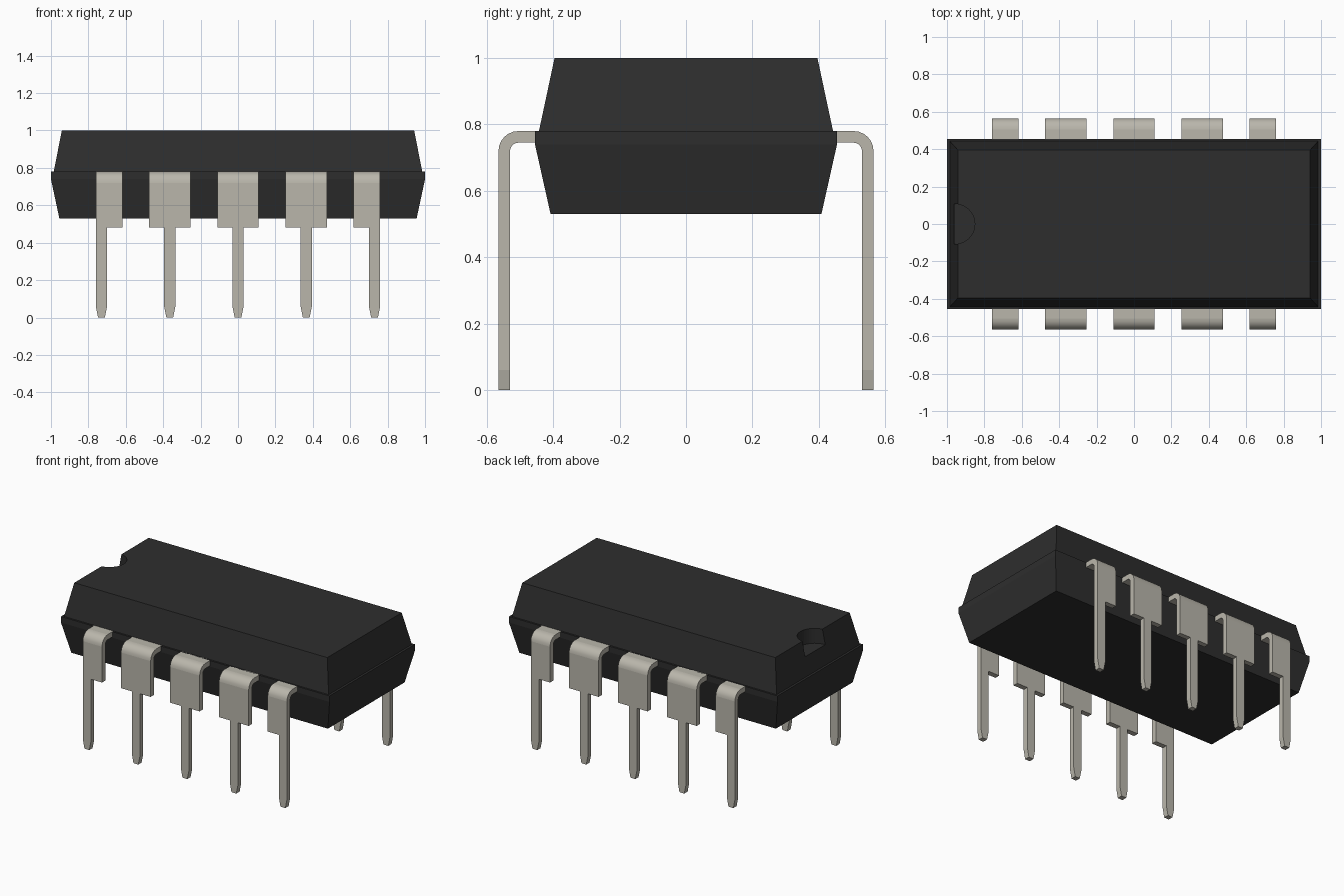
import bpy, bmesh
from math import sin, cos, pi

cube = bpy.data.objects.get("Cube")
if cube:
    bpy.data.objects.remove(cube)


def make_material(name, color):
    m = bpy.data.materials.new(name)
    m.use_nodes = True
    m.diffuse_color = color
    m.node_tree.nodes["Principled BSDF"].inputs["Base Color"].default_value = color
    return m


black = make_material("black plastic", (0.027, 0.027, 0.027, 1))
metal = make_material("tinned metal", (0.49, 0.47, 0.41, 1))


def loft(name, rings, material, smooth_rows=()):
    """Skin four-point rings into a closed solid, ending in flat caps."""
    bm = bmesh.new()
    rows = [[bm.verts.new(p) for p in ring] for ring in rings]
    for i, (a, b) in enumerate(zip(rows, rows[1:])):
        for k in range(4):
            n = (k + 1) % 4
            f = bm.faces.new((a[k], a[n], b[n], b[k]))
            f.smooth = i in smooth_rows and k % 2 == 0
    bm.faces.new(rows[0])
    bm.faces.new(rows[-1])
    bmesh.ops.recalc_face_normals(bm, faces=bm.faces)
    # drop the empty slivers where a ring only changes width
    bm.normal_update()
    empty = [f for f in bm.faces if f.calc_area() < 1e-7]
    bmesh.ops.delete(bm, geom=empty, context='FACES_ONLY')
    mesh = bpy.data.meshes.new(name)
    bm.to_mesh(mesh)
    bm.free()
    mesh.materials.append(material)
    obj = bpy.data.objects.new(name, mesh)
    bpy.context.collection.objects.link(obj)
    return obj


def rectangle(x, y, z):
    return [(-x, -y, z), (x, -y, z), (x, y, z), (-x, y, z)]


# Two-part plastic body
SEAM = 0.78
loft("lower_body", [rectangle(0.955, 0.408, 0.53), rectangle(1, 0.455, 0.74),
                    rectangle(1, 0.455, SEAM)], black)
upper = loft("upper_body", [rectangle(0.985, 0.443, SEAM),
                            rectangle(0.942, 0.396, 1.0)], black)

# Half-round orientation notch
bpy.ops.mesh.primitive_cylinder_add(vertices=40, radius=0.107, depth=0.2,
                                    location=(-0.958, 0, 1.0))
cutter = bpy.context.object
cutter.name = "notch_cutter"
cutter.hide_render = True
cutter.data.materials.append(black)
cut = upper.modifiers.new("notch", 'BOOLEAN')
cut.operation = 'DIFFERENCE'
cut.solver = 'EXACT'
cut.object = cutter
bpy.context.view_layer.objects.active = upper
bpy.ops.object.modifier_apply(modifier=cut.name)
bpy.data.objects.remove(cutter)

# Bent metal leads
OUT, IN, BEND_Y, BEND_Z = 0.06, 0.025, 0.505, 0.72
STEPS = 6


def lead(name, x0, x1, pin):
    def section(y_out, z_out, y_in, z_in, a=x0, b=x1):
        return [(a, -y_out, z_out), (b, -y_out, z_out),
                (b, -y_in, z_in), (a, -y_in, z_in)]

    def level(z, a, b):
        return section(BEND_Y + OUT, z, BEND_Y + IN, z, a, b)

    rings = [section(0.42, BEND_Z + OUT, 0.42, BEND_Z + IN)]
    for i in range(STEPS + 1):
        t = pi / 2 * i / STEPS
        rings.append(section(BEND_Y + OUT * sin(t), BEND_Z + OUT * cos(t),
                             BEND_Y + IN * sin(t), BEND_Z + IN * cos(t)))
    # shoulder, narrow pin and tapered tip
    p0, p1 = pin - 0.03, pin + 0.03
    rings += [level(0.48, x0, x1), level(0.48, p0, p1),
              level(0.06, p0, p1), level(0, p0 + 0.012, p1 - 0.012)]
    obj = loft(name, rings, metal, range(1, STEPS + 1))
    mirror = obj.modifiers.new("back row", 'MIRROR')
    mirror.use_axis = (False, True, False)


for label, x in (("right", -0.365), ("centre", 0), ("left", 0.365)):
    lead(label + "_inner_lead", x - 0.11, x + 0.11, x)
lead("right_end_lead", -0.76, -0.617, -0.73)
lead("left_end_lead", 0.617, 0.76, 0.73)
